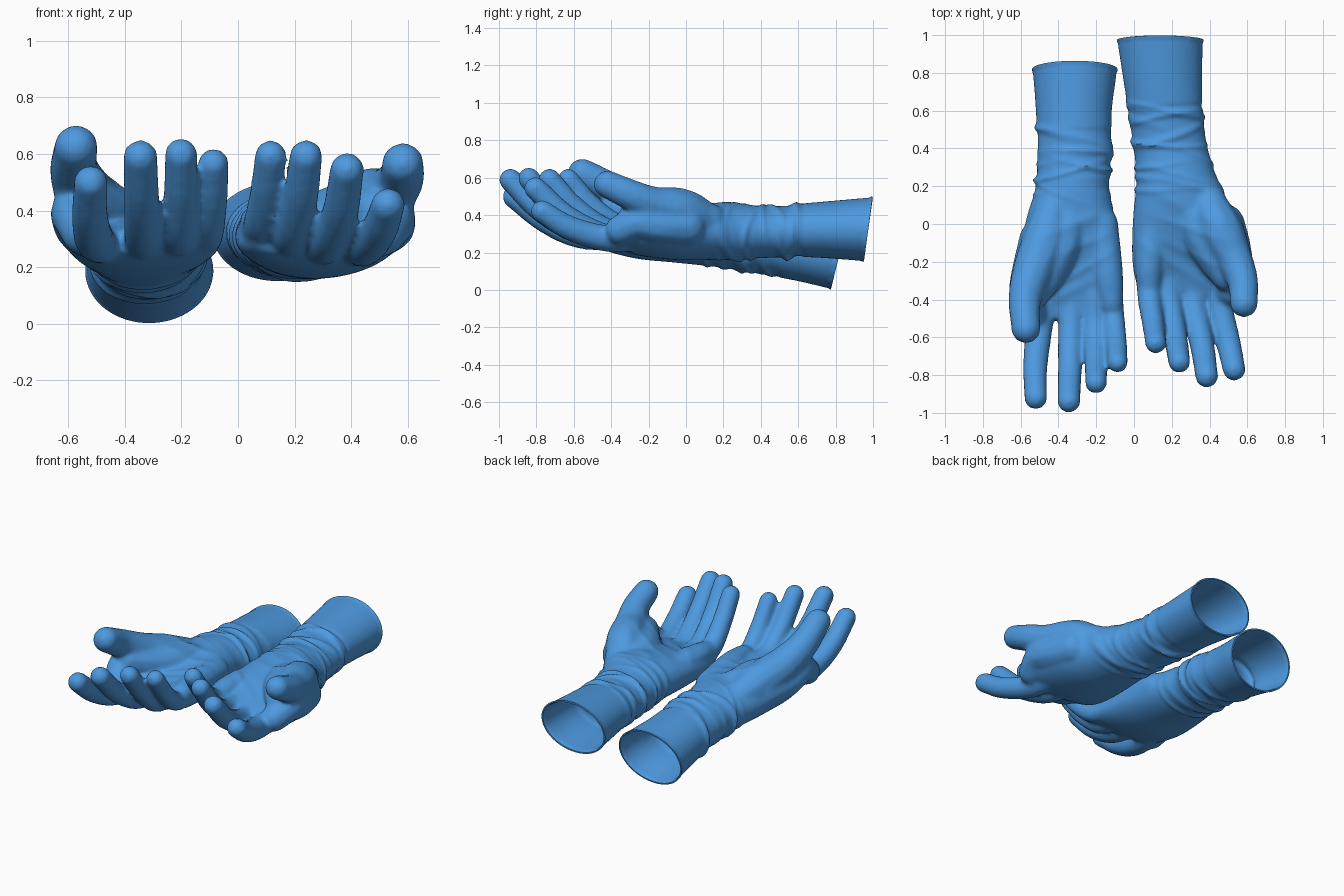
import bpy, bmesh, math, random
from mathutils import Vector, Matrix

if "Cube" in bpy.data.objects:
    bpy.data.objects.remove(bpy.data.objects["Cube"])

blue = bpy.data.materials.new("glove_blue")
blue.diffuse_color = (0.075, 0.32, 0.74, 1)
blue.use_nodes = True
blue.node_tree.nodes["Principled BSDF"].inputs["Base Color"].default_value = blue.diffuse_color


def spline(pts, steps):
    """Smooth curve through points of any dimension."""
    p = [Vector(q) for q in pts]
    p = [p[0] * 2 - p[1]] + p + [p[-1] * 2 - p[-2]]
    out = []
    for i in range(1, len(p) - 2):
        a, b, c, d = p[i - 1:i + 3]
        for s in range(steps):
            t = s / steps
            out.append(0.5 * (2 * b + (c - a) * t + (2 * a - 5 * b + 4 * c - d) * t * t
                              + (3 * b - a - 3 * c + d) * t ** 3))
    out.append(p[-2])
    return out


def chain(bm, pts, steps=9):
    """Rounded limb made of overlapping balls (x, y, z, radius)."""
    for q in spline(pts, steps):
        bmesh.ops.create_icosphere(bm, subdivisions=2, radius=q[3],
                                   matrix=Matrix.Translation(q.to_3d()))


def sleeve(bm, stations, n=64):
    """Loft of ovals: y, xmin, xmax, zmin, zmax, hollow of the palm."""
    rows = [spline([s[i:i + 3] for s in stations], 6) for i in (0, 3)]
    rings = []
    for (y, x0, x1), (z0, z1, cup) in zip(*rows):
        ring = []
        for k in range(n):
            a = 2 * math.pi * k / n
            c, s = math.cos(a), math.sin(a)
            z = (z0 + z1) / 2 + (z1 - z0) / 2 * s - cup * max(s, 0) * (1 - c * c)
            ring.append(bm.verts.new(((x0 + x1) / 2 + (x1 - x0) / 2 * c, y, z)))
        rings.append(ring)
    for a, b in zip(rings, rings[1:]):
        for k in range(n):
            bm.faces.new((a[k], a[(k + 1) % n], b[(k + 1) % n], b[k]))
    bm.faces.new(rings[0])
    bm.faces.new(rings[-1][::-1])


def apply_all(ob):
    bpy.context.view_layer.update()
    me = bpy.data.meshes.new_from_object(ob.evaluated_get(bpy.context.evaluated_depsgraph_get()))
    ob.modifiers.clear()
    ob.data = me


def wrinkle(bm, seed, side, cx, cz, seam, wrist, palm, cut, normal):
    """Push folds, the cuff step and the rim bead along the normals."""
    rnd = random.Random(seed)
    folds = [(rnd.uniform(*wrist), rnd.uniform(-0.35, 0.35), rnd.uniform(-0.25, 0.25),
              rnd.uniform(0, 6.28), rnd.uniform(0.006, 0.013), rnd.uniform(0.012, 0.026))
             for _ in range(14)]
    creases = [(palm + 0.11 * i + rnd.uniform(-0.03, 0.03), rnd.uniform(0.35, 0.65),
                rnd.uniform(0.005, 0.009), rnd.uniform(0.02, 0.035),
                rnd.uniform(-0.08, 0.12)) for i in range(4)]
    bm.normal_update()
    moves = []
    for v in bm.verts:
        x, y, z = v.co
        u, w = x - cx, z - cz
        d = 0.0
        if y > wrist[0] - 0.25:
            ang = math.atan2(w, u)
            for y0, sx, sz, a0, amp, wid in folds:
                t = (y - y0 - sx * u - sz * w) / wid
                if abs(t) < 3:
                    d += amp * math.exp(-t * t) * (0.5 + 0.5 * math.cos(ang - a0))
            d += 0.005 / (1 + math.exp(-max(-40, min(40, (y - seam - 0.05 * u) / 0.004))))
        if v.normal.z > 0.2 and abs(y - palm - 0.15) < 0.5:
            for y0, s, amp, wid, u0 in creases:
                t = (y - y0 + s * side * u) / wid
                if abs(t) < 3:
                    d += amp * math.exp(-t * t) * v.normal.z * math.exp(-((side * u - u0) / 0.15) ** 2)
        if (v.co - cut).dot(normal) > -0.014:
            d += 0.004
        moves.append(v.normal * d)
    for v, m in zip(bm.verts, moves):
        v.co += m


def glove(name, stations, limbs, cut, normal, **folds):
    cut, normal = Vector(cut), Vector(normal).normalized()
    # solid hand: sleeve, palm, thumb and fingers fused together
    bm = bmesh.new()
    sleeve(bm, stations)
    for limb in limbs:
        chain(bm, limb)
    bmesh.ops.recalc_face_normals(bm, faces=bm.faces)
    me = bpy.data.meshes.new(name)
    bm.to_mesh(me)
    bm.free()
    ob = bpy.data.objects.new(name, me)
    bpy.context.collection.objects.link(ob)
    m = ob.modifiers.new("fuse", 'REMESH')
    m.mode, m.voxel_size = 'VOXEL', 0.012
    m = ob.modifiers.new("relax", 'SMOOTH')
    m.factor, m.iterations = 0.5, 14
    apply_all(ob)
    # open the cuff, then add folds
    bm = bmesh.new()
    bm.from_mesh(ob.data)
    bmesh.ops.bisect_plane(bm, geom=bm.verts[:] + bm.edges[:] + bm.faces[:], plane_co=cut,
                           plane_no=normal, clear_outer=True)
    bmesh.ops.recalc_face_normals(bm, faces=bm.faces)
    wrinkle(bm, cut=cut, normal=normal, **folds)
    bm.to_mesh(ob.data)
    bm.free()
    # thin rubber wall
    m = ob.modifiers.new("wall", 'SOLIDIFY')
    m.thickness, m.offset = 0.009, -1
    apply_all(ob)
    ob.data.materials.clear()
    ob.data.materials.append(blue)
    bpy.ops.object.select_all(action='DESELECT')
    ob.select_set(True)
    bpy.context.view_layer.objects.active = ob
    bpy.ops.object.shade_smooth_by_angle(angle=math.radians(50))


# glove at positive x: four fingers, thumb, thumb web, thumb pad, heel of the palm
glove("right_glove",
      [(1.1, -.093, .368, .15, .50, 0), (.97, -.083, .36, .158, .488, 0),
       (.65, -.035, .357, .18, .46, 0), (.45, -.01, .38, .172, .445, 0),
       (.25, .015, .435, .165, .465, .0), (.1, 0, .50, .16, .48, .02),
       (-.05, -.01, .56, .16, .47, .04), (-.2, -.01, .57, .175, .43, .05),
       (-.31, .01, .55, .2, .38, .03), (-.38, .05, .51, .24, .33, .0)],
      [[(.07, -.22, .32, .065), (.08, -.38, .35, .066), (.1, -.52, .46, .062), (.115, -.63, .592, .059)],
       [(.18, -.22, .29, .065), (.19, -.42, .315, .069), (.22, -.6, .44, .066), (.24, -.73, .59, .062)],
       [(.3, -.22, .27, .065), (.315, -.43, .285, .071), (.36, -.64, .39, .068), (.385, -.805, .543, .064)],
       [(.42, -.22, .27, .065), (.45, -.43, .275, .073), (.5, -.63, .335, .068), (.53, -.77, .42, .063)],
       [(.38, .12, .36, .10), (.45, -.02, .42, .125), (.525, -.17, .455, .10),
        (.575, -.3, .51, .085), (.582, -.42, .565, .077)],
       [(.48, .0, .34, .11), (.525, -.14, .345, .10), (.54, -.25, .36, .09), (.51, -.35, .32, .085)],
       [(.28, .1, .35, .10), (.35, -.04, .375, .115), (.43, -.18, .39, .10), (.49, -.28, .40, .08)],
       [(.1, .05, .33, .09), (.08, -.2, .35, .08), (.08, -.33, .345, .065)]],
      (0, 1.0, .5), (0, .35, -.05),
      seed=4, side=1, cx=.2, cz=.31, seam=.63, wrist=(.18, .6), palm=-.2)

# glove at negative x: the same parts
glove("left_glove",
      [(1.0, -.543, -.085, -.025, .36, 0), (.8, -.53, -.097, .006, .368, 0),
       (.6, -.515, -.122, .052, .38, 0), (.4, -.51, -.12, .088, .395, 0),
       (.2, -.52, -.132, .118, .42, 0), (.05, -.565, -.105, .135, .44, .02),
       (-.1, -.595, -.08, .15, .44, .04), (-.25, -.605, -.065, .165, .42, .05),
       (-.4, -.585, -.06, .2, .38, .03), (-.5, -.55, -.085, .245, .335, 0)],
      [[(-.12, -.34, .3, .062), (-.108, -.5, .325, .062), (-.093, -.63, .43, .059), (-.087, -.733, .565, .057)],
       [(-.21, -.36, .30, .065), (-.208, -.55, .315, .068), (-.203, -.71, .44, .064), (-.201, -.84, .597, .061)],
       [(-.33, -.38, .28, .065), (-.335, -.58, .315, .071), (-.34, -.78, .43, .067), (-.345, -.938, .588, .064)],
       [(-.47, -.38, .27, .065), (-.505, -.58, .295, .073), (-.523, -.76, .375, .068), (-.52, -.92, .498, .064)],
       [(-.42, .1, .32, .10), (-.47, -.08, .38, .12), (-.535, -.25, .45, .11),
        (-.578, -.4, .54, .09), (-.572, -.555, .625, .08)],
       [(-.5, -.08, .32, .11), (-.55, -.25, .345, .1), (-.575, -.37, .39, .09), (-.54, -.48, .32, .085)],
       [(-.33, .08, .32, .10), (-.38, -.1, .36, .11), (-.46, -.26, .39, .1), (-.53, -.38, .43, .08)],
       [(-.17, 0, .31, .09), (-.14, -.25, .33, .085), (-.12, -.42, .335, .065)]],
      (0, .865, .37), (0, .365, -.09),
      seed=9, side=-1, cx=-.32, cz=.25, seam=.5, wrist=(.08, .5), palm=-.35)
